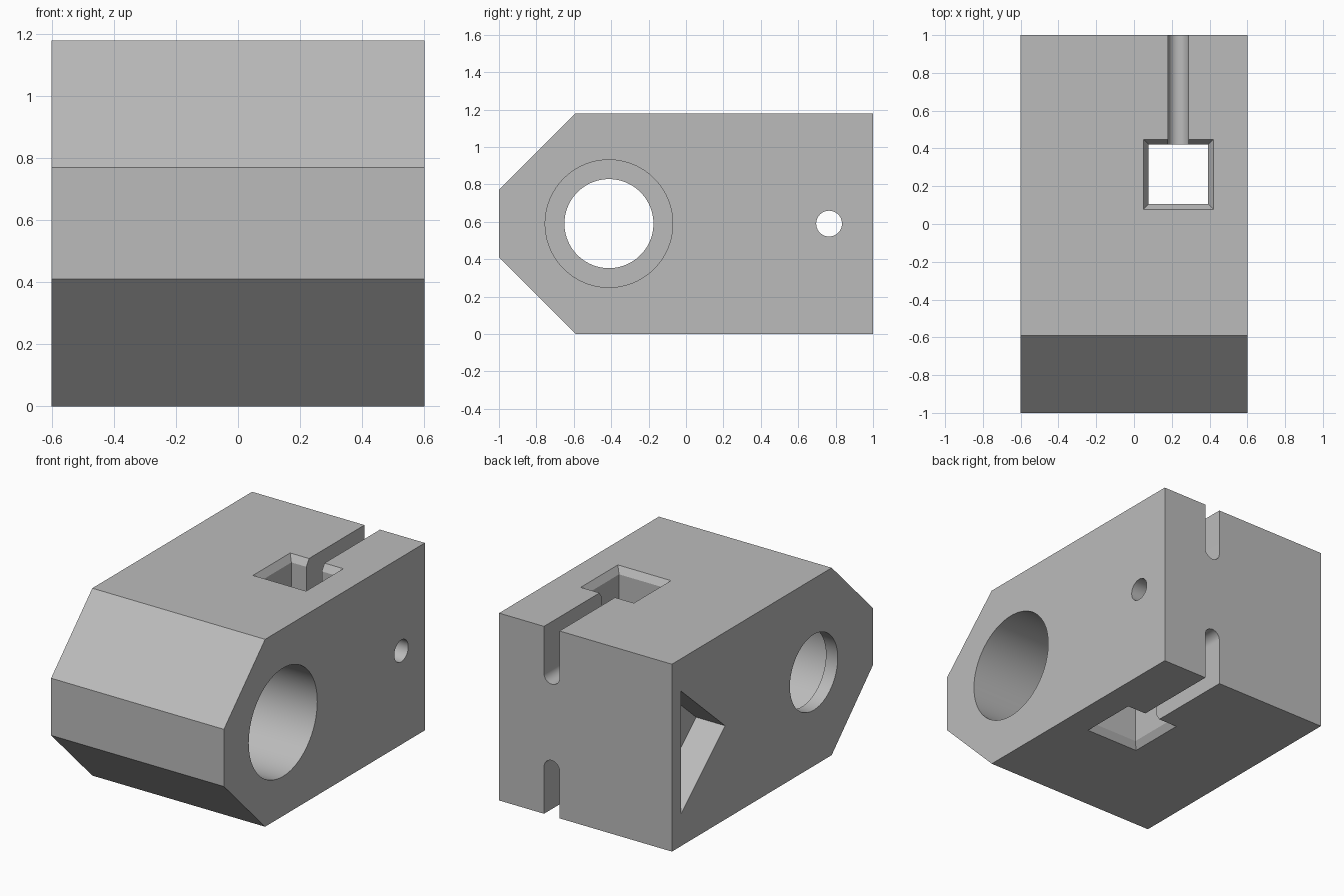
import bpy
import bmesh
from math import cos, sin, pi, radians
from mathutils import Vector

cube = bpy.data.objects.get("Cube")
if cube:
    bpy.data.objects.remove(cube, do_unlink=True)

HALF_W, HEIGHT, BEVEL = 0.602, 1.18, 0.41
MID = HEIGHT / 2

grey = bpy.data.materials.new("plain grey")
grey.use_nodes = True
grey.diffuse_color = (0.5, 0.5, 0.5, 1)
grey.node_tree.nodes["Principled BSDF"].inputs["Base Color"].default_value = (0.5, 0.5, 0.5, 1)


def prism(name, points, sweep):
    """Solid made by sweeping a closed outline along a vector."""
    bm = bmesh.new()
    face = bm.faces.new([bm.verts.new(p) for p in points])
    grown = bmesh.ops.extrude_face_region(bm, geom=[face], use_keep_orig=True)
    bmesh.ops.translate(bm, vec=Vector(sweep),
                        verts=[g for g in grown["geom"] if isinstance(g, bmesh.types.BMVert)])
    bmesh.ops.recalc_face_normals(bm, faces=bm.faces)
    mesh = bpy.data.meshes.new(name)
    bm.to_mesh(mesh)
    bm.free()
    mesh.materials.append(grey)
    obj = bpy.data.objects.new(name, mesh)
    bpy.context.collection.objects.link(obj)
    return obj


def side_prism(name, outline, x0, x1):
    return prism(name, [(x0, y, z) for y, z in outline], (x1 - x0, 0, 0))


def circle(y, z, r, n=96):
    return [(y + r * cos(2 * pi * i / n), z + r * sin(2 * pi * i / n)) for i in range(n)]


def square_frustum(name, x, y, z0, half0, z1, half1):
    """Four-sided pocket, tapering from one half width to another."""
    corners = [(-1, -1), (1, -1), (1, 1), (-1, 1)]
    obj = prism(name, [(x + a * half0, y + b * half0, z0) for a, b in corners], (0, 0, z1 - z0))
    for v in obj.data.vertices:
        if abs(v.co.z - z1) < 1e-5:
            v.co.x = x + (v.co.x - x) * half1 / half0
            v.co.y = y + (v.co.y - y) * half1 / half0
    return obj


# Block with a bevelled nose
block = side_prism("clamp_block", [
    (1, 0), (1, HEIGHT), (BEVEL - 1, HEIGHT), (-1, HEIGHT - BEVEL),
    (-1, BEVEL), (BEVEL - 1, 0)], -HALF_W, HALF_W)

# Stepped bore, cross hole and three-sided pocket
OUT = HALF_W + 0.1
cutters = [
    side_prism("wide_bore", circle(-0.412, MID, 0.341), -0.52, OUT),
    side_prism("narrow_bore", circle(-0.412, MID, 0.238), -OUT, 0),
    side_prism("cross_hole", circle(0.765, MID, 0.069, 48), -OUT, OUT),
    side_prism("triangular_pocket",
               [(0.47, MID), (0.91, MID - 0.387), (0.91, MID + 0.387)], -OUT, -0.4),
]

# Square shaft with flared mouths, and a round-ended slot at top and bottom
X, Y, INNER, FLARE, LIP = 0.235, 0.263, 0.158, 0.027, 0.042
SLOT_R, SLOT_Z = 0.054, 0.296
cutters.append(square_frustum("square_shaft", X, Y, -0.1, INNER, HEIGHT + 0.1, INNER))
for label, face_z, up in (("top", HEIGHT, 1), ("bottom", 0, -1)):
    cutters.append(square_frustum(
        label + "_mouth", X, Y, face_z - up * LIP, INNER,
        face_z + up * LIP, INNER + 2 * FLARE))
    centre = face_z - up * SLOT_Z
    arc = [(X + SLOT_R * cos(pi * i / 24), centre - up * SLOT_R * sin(pi * i / 24))
           for i in range(25)]
    outline = arc + [(X - SLOT_R, face_z + up * 0.1), (X + SLOT_R, face_z + up * 0.1)]
    cutters.append(prism(label + "_slot", [(x, Y, z) for x, z in outline], (0, 1.1 - Y, 0)))

# Carve the block, then discard the cutters
bpy.context.view_layer.objects.active = block
for cutter in cutters:
    cutter.hide_render = True
    mod = block.modifiers.new(cutter.name, "BOOLEAN")
    mod.operation = "DIFFERENCE"
    mod.solver = "EXACT"
    mod.object = cutter
    bpy.ops.object.modifier_apply(modifier=mod.name)
    bpy.data.objects.remove(cutter, do_unlink=True)

bpy.ops.object.select_all(action="DESELECT")
block.select_set(True)
bpy.ops.object.shade_smooth_by_angle(angle=radians(30))
